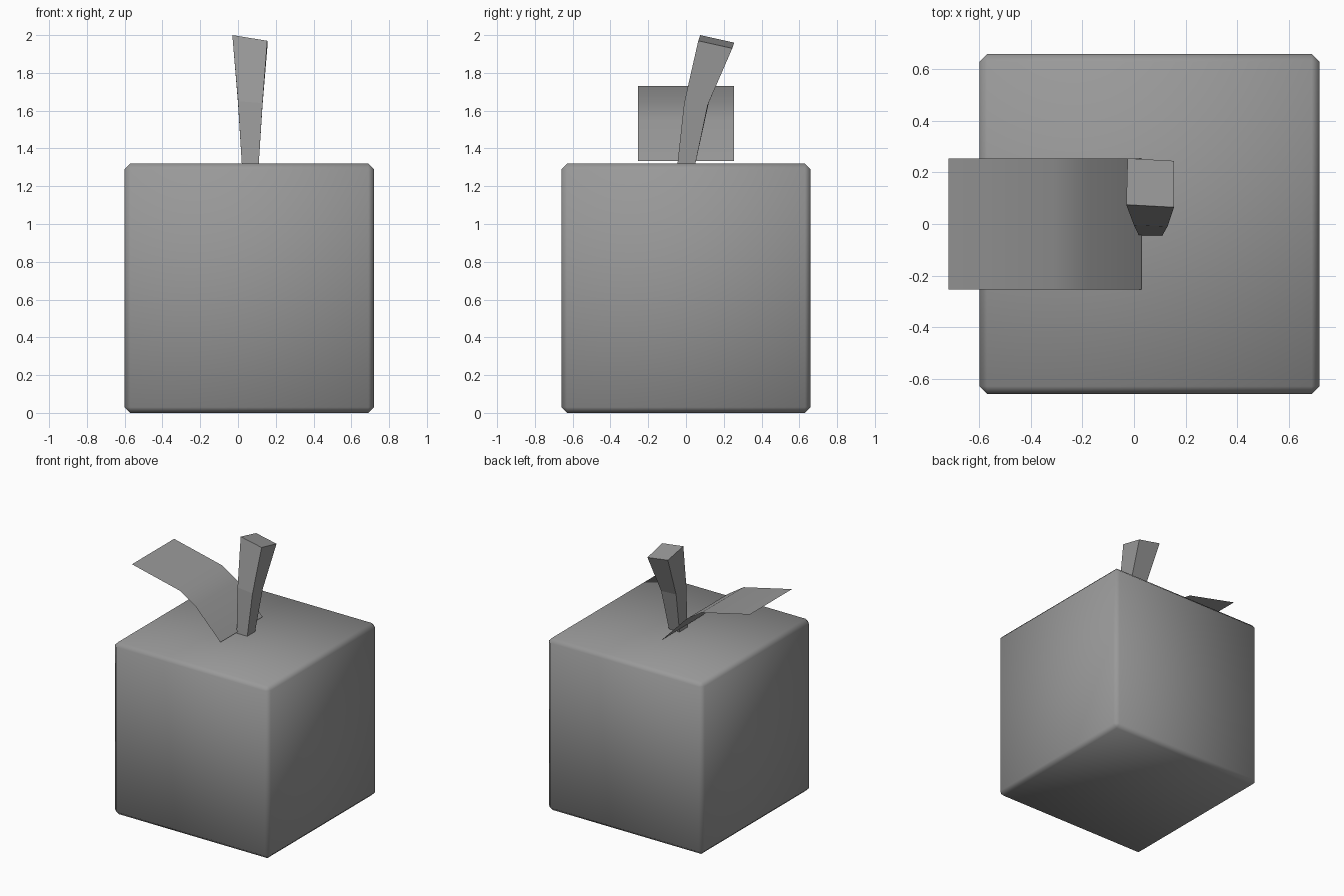
import bpy
import bmesh

cube = bpy.data.objects.get("Cube")
if cube:
    bpy.data.objects.remove(cube, do_unlink=True)

# One plain grey for everything
GREY = (0.32, 0.32, 0.32, 1)
grey = bpy.data.materials.new("plain_grey")
grey.use_nodes = True
grey.diffuse_color = GREY
bsdf = next(n for n in grey.node_tree.nodes if n.type == 'BSDF_PRINCIPLED')
bsdf.inputs["Base Color"].default_value = GREY


def finish(name, bm, smooth):
    mesh = bpy.data.meshes.new(name)
    for face in bm.faces:
        face.smooth = smooth
    bm.to_mesh(mesh)
    bm.free()
    mesh.materials.append(grey)
    obj = bpy.data.objects.new(name, mesh)
    bpy.context.collection.objects.link(obj)
    return obj


# Fruit body: a chamfered cube with soft shading across the faces
SIZE = 1.32
bm = bmesh.new()
bmesh.ops.create_cube(bm, size=SIZE)
bmesh.ops.bevel(bm, geom=bm.edges[:], offset=0.03, segments=1, affect='EDGES')
bmesh.ops.translate(bm, verts=bm.verts, vec=(0.06, 0, SIZE / 2))
finish("fruit_body", bm, True)

# Stem: three four-sided rings, widening and leaning back
rings = [
    [(0.02, -0.045, 1.32), (0.11, -0.045, 1.32), (0.11, 0.05, 1.32), (0.02, 0.05, 1.32)],
    [(0.0, -0.005, 1.65), (0.13, -0.01, 1.64), (0.13, 0.115, 1.63), (0.0, 0.12, 1.64)],
    [(-0.03, 0.075, 2.0), (0.155, 0.065, 1.97), (0.155, 0.245, 1.93), (-0.025, 0.255, 1.96)],
]
bm = bmesh.new()
loops = [[bm.verts.new(p) for p in ring] for ring in rings]
for low, high in zip(loops, loops[1:]):
    for i in range(4):
        j = (i + 1) % 4
        bm.faces.new((low[i], low[j], high[j], high[i]))
bm.faces.new(loops[0][::-1])
bm.faces.new(loops[-1])
bmesh.ops.recalc_face_normals(bm, faces=bm.faces)
finish("stem", bm, False)

# Leaf: a thin bent sheet rising to the side
profile = [(0.03, 1.333), (-0.18, 1.55), (-0.31, 1.635), (-0.72, 1.73)]
bm = bmesh.new()
rows = [[bm.verts.new((x, y, z)) for y in (-0.255, 0.255)] for x, z in profile]
for a, b in zip(rows, rows[1:]):
    bm.faces.new((a[0], a[1], b[1], b[0]))
finish("leaf", bm, True)
